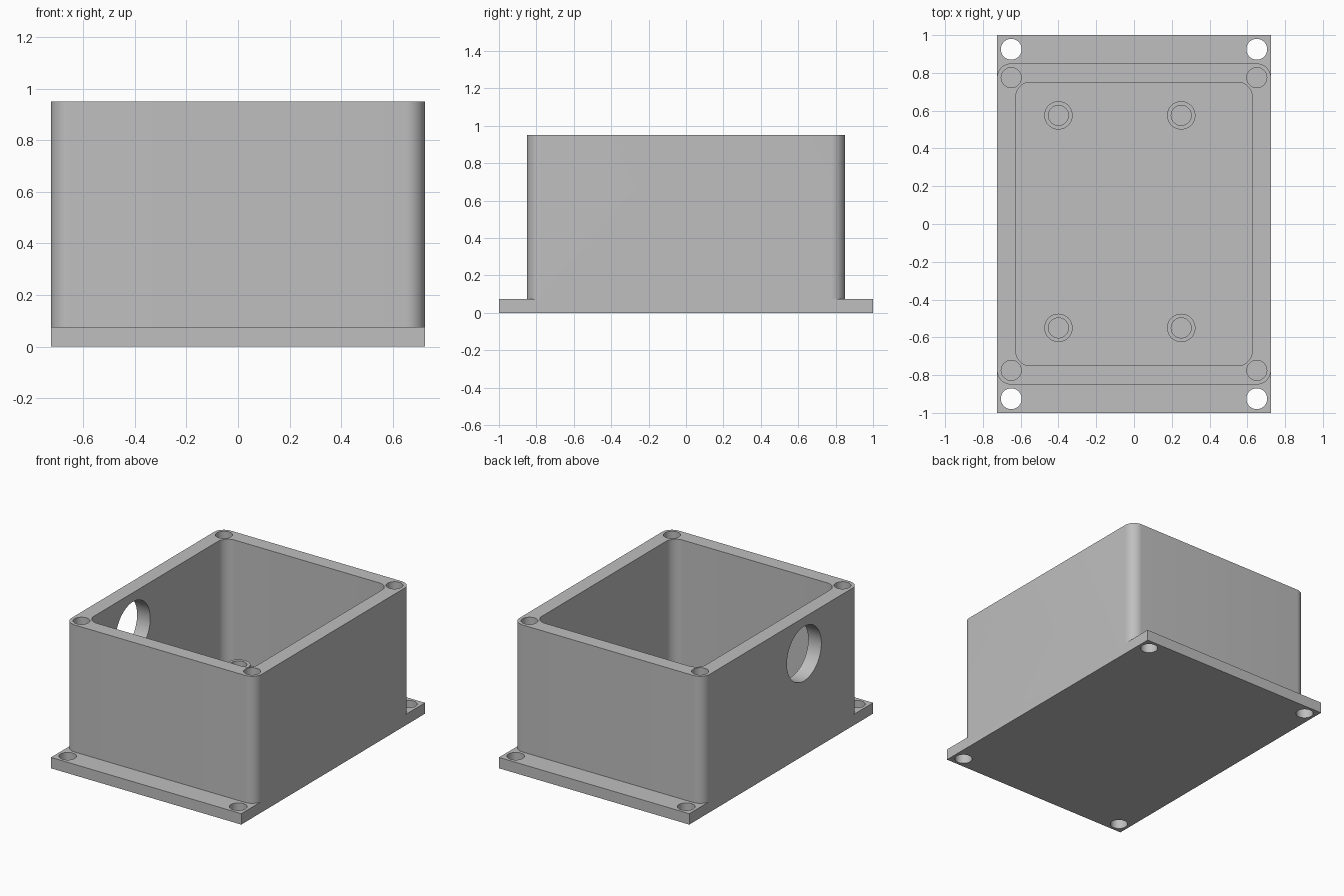
import bpy, bmesh
from math import sin, cos, pi
from mathutils import Matrix

cube = bpy.data.objects.get("Cube")
if cube:
    bpy.data.objects.remove(cube, do_unlink=True)

# Single plain grey material
GREY = (0.52, 0.52, 0.52, 1)
grey = bpy.data.materials.new("grey plastic")
grey.use_nodes = True
grey.diffuse_color = GREY
grey.node_tree.nodes["Principled BSDF"].inputs["Base Color"].default_value = GREY

# Main dimensions
HALF_W, HALF_L, FLANGE_L = 0.725, 0.85, 1.0
HEIGHT, BASE, WALL, CORNER = 0.95, 0.075, 0.1, 0.075


def prism(name, points, z0, z1):
    """Extrude a closed outline from z0 up to z1."""
    bm = bmesh.new()
    face = bm.faces.new([bm.verts.new((x, y, z0)) for x, y in points])
    top = bmesh.ops.extrude_face_region(bm, geom=[face])["geom"]
    bmesh.ops.translate(bm, vec=(0, 0, z1 - z0),
                        verts=[v for v in top if isinstance(v, bmesh.types.BMVert)])
    bmesh.ops.recalc_face_normals(bm, faces=bm.faces)
    mesh = bpy.data.meshes.new(name)
    bm.to_mesh(mesh)
    bm.free()
    mesh.materials.append(grey)
    obj = bpy.data.objects.new(name, mesh)
    bpy.context.collection.objects.link(obj)
    return obj


def circle(x, y, r, n=48):
    return [(x + r * cos(2 * pi * i / n), y + r * sin(2 * pi * i / n)) for i in range(n)]


def rounded_rect(hx, hy, r, n=12):
    points = []
    for q, (sx, sy) in enumerate([(1, 1), (-1, 1), (-1, -1), (1, -1)]):
        for i in range(n + 1):
            a = (q + i / n) * pi / 2
            points.append((sx * (hx - r) + r * cos(a), sy * (hy - r) + r * sin(a)))
    return points


def combine(target, tool, operation):
    """Apply a boolean and discard the tool."""
    tool.hide_render = True
    mod = target.modifiers.new(operation, 'BOOLEAN')
    mod.operation = operation
    mod.solver = 'EXACT'
    mod.object = tool
    bpy.context.view_layer.objects.active = target
    bpy.ops.object.modifier_apply(modifier=mod.name)
    bpy.data.objects.remove(tool, do_unlink=True)


# Box with mounting flange
box = prism("enclosure_box", rounded_rect(HALF_W, HALF_L, CORNER), 0, HEIGHT)
flange = prism("flange", [(-HALF_W, -FLANGE_L), (HALF_W, -FLANGE_L),
                          (HALF_W, FLANGE_L), (-HALF_W, FLANGE_L)], 0, BASE)
combine(box, flange, 'UNION')

# Open cavity
cavity = prism("cavity", rounded_rect(HALF_W - WALL, HALF_L - WALL, CORNER), BASE, HEIGHT + 0.1)
combine(box, cavity, 'DIFFERENCE')

# Board standoffs with pilot holes
for x in (-0.4, 0.25):
    for y in (-0.55, 0.575):
        combine(box, prism("standoff", circle(x, y, 0.075), BASE / 2, 0.2), 'UNION')
        combine(box, prism("pilot_hole", circle(x, y, 0.053), BASE, 0.3), 'DIFFERENCE')

# Lid screw holes in the rim and through holes in the flange
for sx in (-1, 1):
    for sy in (-1, 1):
        combine(box, prism("lid_hole", circle(sx * 0.65, sy * 0.775, 0.053),
                           HEIGHT - 0.25, HEIGHT + 0.1), 'DIFFERENCE')
        combine(box, prism("flange_hole", circle(sx * 0.65, sy * 0.925, 0.055),
                           -0.1, BASE + 0.03), 'DIFFERENCE')

# Round cable opening in the right wall
opening = prism("cable_opening", circle(0, 0, 0.1875, 64), -0.15, 0.15)
opening.data.transform(Matrix.Translation((-HALF_W + WALL / 2, -0.25, 0.7))
                       @ Matrix.Rotation(pi / 2, 4, 'Y'))
combine(box, opening, 'DIFFERENCE')

# Smooth rounded walls, sharp rims
bpy.ops.object.select_all(action='DESELECT')
box.select_set(True)
bpy.context.view_layer.objects.active = box
bpy.ops.object.shade_smooth_by_angle(angle=pi / 6)
